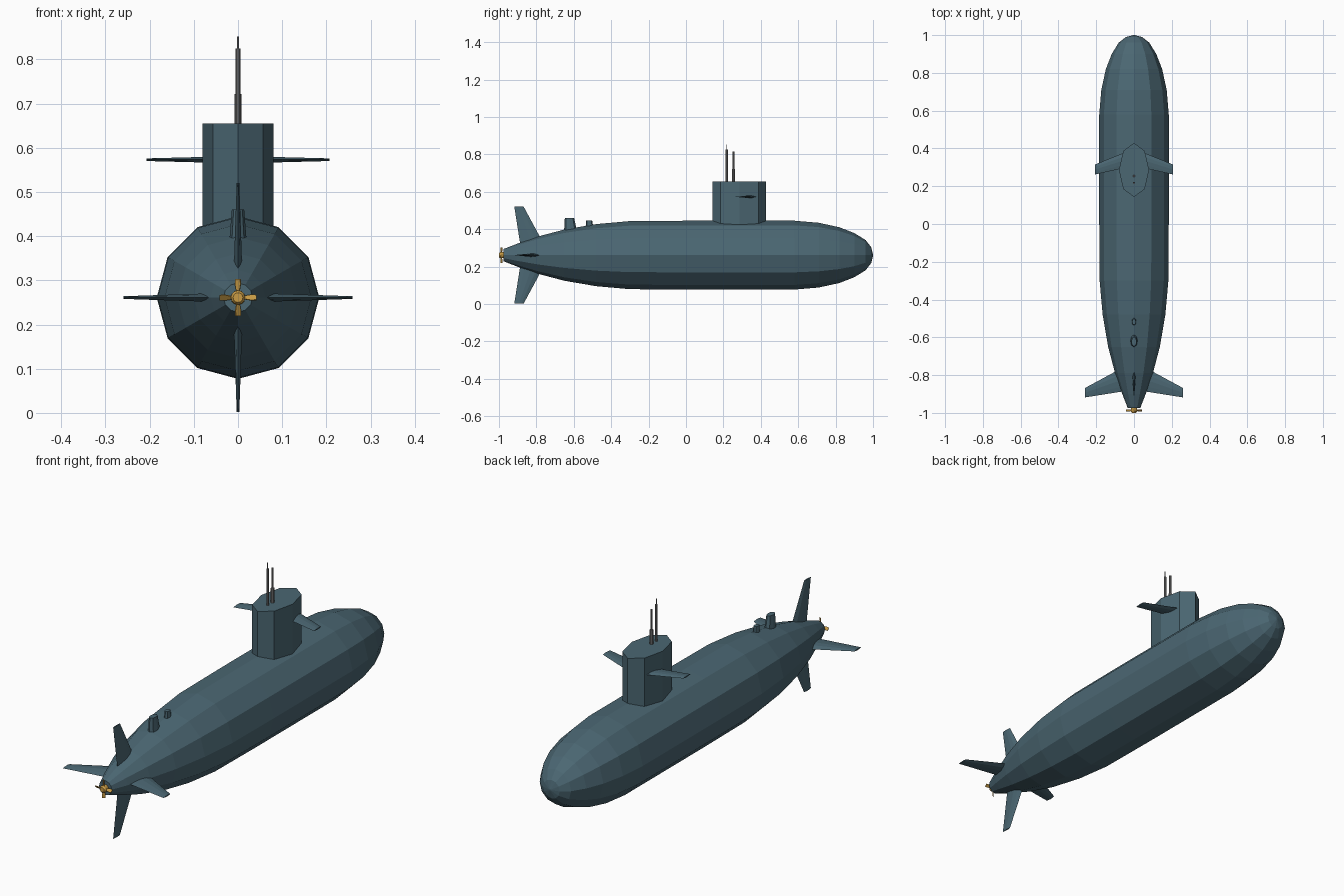
import bpy, bmesh, math
from mathutils import Matrix, Vector

if "Cube" in bpy.data.objects:
    bpy.data.objects.remove(bpy.data.objects["Cube"])

AXIS_Z = 0.261  # height of the hull centreline


def material(name, rgb):
    m = bpy.data.materials.new(name)
    m.diffuse_color = (*rgb, 1)
    m.use_nodes = True
    m.node_tree.nodes["Principled BSDF"].inputs["Base Color"].default_value = m.diffuse_color
    return m


STEEL = material("hull_paint", (0.07, 0.135, 0.17))
BRASS = material("brass", (0.58, 0.33, 0.06))
GREY = material("mast_grey", (0.2, 0.2, 0.2))


def loft(name, rings, mat, matrix=Matrix()):
    """Skin a list of equal-length point rings and cap both ends."""
    bm = bmesh.new()
    loops = [[bm.verts.new(matrix @ Vector(p)) for p in ring] for ring in rings]
    n = len(loops[0])
    for a, b in zip(loops, loops[1:]):
        for i in range(n):
            j = (i + 1) % n
            bm.faces.new((a[i], a[j], b[j], b[i]))
    bm.faces.new(loops[0][::-1])
    bm.faces.new(loops[-1])
    bmesh.ops.recalc_face_normals(bm, faces=bm.faces)
    mesh = bpy.data.meshes.new(name)
    bm.to_mesh(mesh)
    bm.free()
    mesh.materials.append(mat)
    ob = bpy.data.objects.new(name, mesh)
    bpy.context.collection.objects.link(ob)
    return ob


def circle(n):
    return [(math.cos(math.tau * i / n), math.sin(math.tau * i / n)) for i in range(n)]


def y_ring(y, r, n):
    return [(r * c, y, AXIS_Z + r * s) for c, s in circle(n)]


def z_ring(z, y, rx, ry, n=8):
    return [(rx * c, y + ry * s, z) for c, s in circle(n)]


def foil(span, lead, trail, half):
    """Thin foil section at a span position along x."""
    chord = lead - trail
    upper = [(0.25, 0.85), (0.5, 1.0), (0.78, 0.55)]
    pts = [(span, lead, 0)]
    pts += [(span, lead - chord * t, half * h) for t, h in upper]
    pts += [(span, trail, 0)]
    pts += [(span, lead - chord * t, -half * h) for t, h in reversed(upper)]
    return pts


# Hull: twelve-sided body of revolution
profile = [(-0.975, 0.033), (-0.9, 0.062), (-0.79, 0.1), (-0.65, 0.137), (-0.48, 0.166),
           (-0.3, 0.182), (0.0, 0.184), (0.4, 0.184), (0.58, 0.184), (0.71, 0.173),
           (0.82, 0.149), (0.9, 0.118), (0.96, 0.081), (0.99, 0.043), (1.0, 0.004)]
loft("hull", [y_ring(y, r, 12) for y, r in profile], STEEL)

# Sail: octagonal tower
loft("sail", [z_ring(z, 0.286, 0.08, 0.143) for z in (0.40, 0.655)], STEEL)

# Sail planes
for side, label in ((0, "right"), (math.pi, "left")):
    flip = Matrix.Scale(-1, 4, (1, 0, 0)) if side else Matrix()
    loft("sail_plane_" + label, [foil(0.05, 0.378, 0.297, 0.007), foil(0.207, 0.315, 0.262, 0.003)],
         STEEL, Matrix.Translation((0, 0, 0.573)) @ flip)

# Cross-shaped tail fins
for i, label in enumerate(("right", "top", "left", "bottom")):
    spin = Matrix.Translation((0, 0, AXIS_Z)) @ Matrix.Rotation(-i * math.pi / 2, 4, 'Y')
    loft("tail_fin_" + label, [foil(0.05, -0.755, -0.885, 0.010), foil(0.259, -0.868, -0.918, 0.003)],
         STEEL, spin)

# Small tapered fairings on the aft deck
loft("fairing_large", [z_ring(0.37, -0.616, 0.021, 0.037), z_ring(0.46, -0.623, 0.014, 0.025)], STEEL)
loft("fairing_small", [z_ring(0.39, -0.515, 0.014, 0.023), z_ring(0.447, -0.518, 0.010, 0.016)], STEEL)


# Masts: stepped tubes
def mast(name, y, steps):
    rings = []
    for z0, z1, r in steps:
        rings += [z_ring(z0, y, r, r), z_ring(z1, y, r, r)]
    loft(name, rings, GREY)


mast("periscope", 0.218, [(0.64, 0.825, 0.0055), (0.825, 0.852, 0.0025)])
mast("antenna_mast", 0.254, [(0.64, 0.722, 0.008), (0.722, 0.815, 0.005)])

# Propeller: hub and four pitched blades
loft("propeller_hub", [y_ring(-0.96, 0.017, 12), y_ring(-0.993, 0.016, 12), y_ring(-1.0, 0.011, 12)], BRASS)
for i in range(4):
    spin = (Matrix.Translation((0, -0.987, AXIS_Z)) @ Matrix.Rotation(i * math.pi / 2, 4, 'Y')
            @ Matrix.Rotation(math.radians(50), 4, 'X'))
    blade = [(0.012, 0.004), (0.03, 0.008), (0.042, 0.007)]
    loft(f"propeller_blade_{i + 1}", [[(x, -w, -0.0012), (x, w, -0.0012), (x, w, 0.0012), (x, -w, 0.0012)]
                                      for x, w in blade], BRASS, spin)
